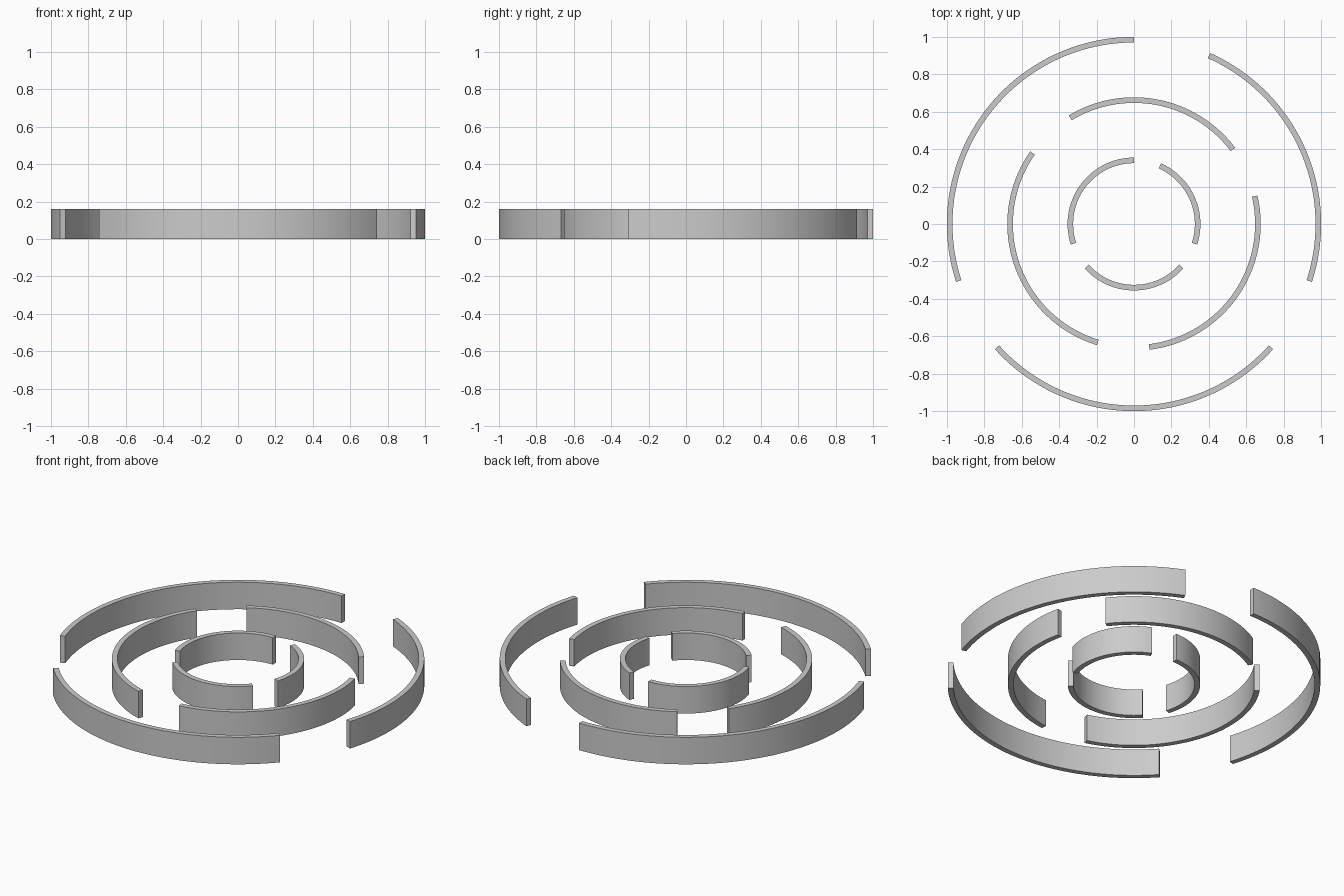
import bpy, bmesh, math

if "Cube" in bpy.data.objects:
    bpy.data.objects.remove(bpy.data.objects["Cube"])

HEIGHT, WALL, STEP = 0.16, 0.03, 2.0


def arc_wall(name, radius, start, end):
    """Curved wall: a rectangular section swept around z from start to end (degrees)."""
    bm = bmesh.new()
    n = round((end - start) / STEP)
    rings = []
    for i in range(n + 1):
        a = math.radians(start + (end - start) * i / n)
        section = [(radius - WALL, 0), (radius, 0), (radius, HEIGHT), (radius - WALL, HEIGHT)]
        rings.append([bm.verts.new((r * math.cos(a), r * math.sin(a), z)) for r, z in section])
    for a, b in zip(rings, rings[1:]):
        for k in range(4):
            j = (k + 1) % 4
            bm.faces.new((a[k], a[j], b[j], b[k]))
    bm.faces.new(rings[0])
    bm.faces.new(rings[-1])
    bmesh.ops.recalc_face_normals(bm, faces=bm.faces)
    mesh = bpy.data.meshes.new(name)
    bm.to_mesh(mesh)
    bm.free()
    obj = bpy.data.objects.new(name, mesh)
    bpy.context.collection.objects.link(obj)
    bpy.ops.object.select_all(action='DESELECT')
    obj.select_set(True)
    bpy.context.view_layer.objects.active = obj
    bpy.ops.object.shade_smooth_by_angle(angle=math.radians(30))


# Three concentric rings share one arc pattern; the middle ring is turned 55 degrees
ARCS = {"long": (90, 198), "medium": (222, 318), "short": (342, 426)}
RINGS = {"outer": (1.0, 0), "middle": (0.677, 55), "inner": (0.355, 0)}
for ring, (radius, turn) in RINGS.items():
    for arc, (start, end) in ARCS.items():
        arc_wall(f"{ring}_ring_{arc}_arc", radius, start + turn, end + turn)
